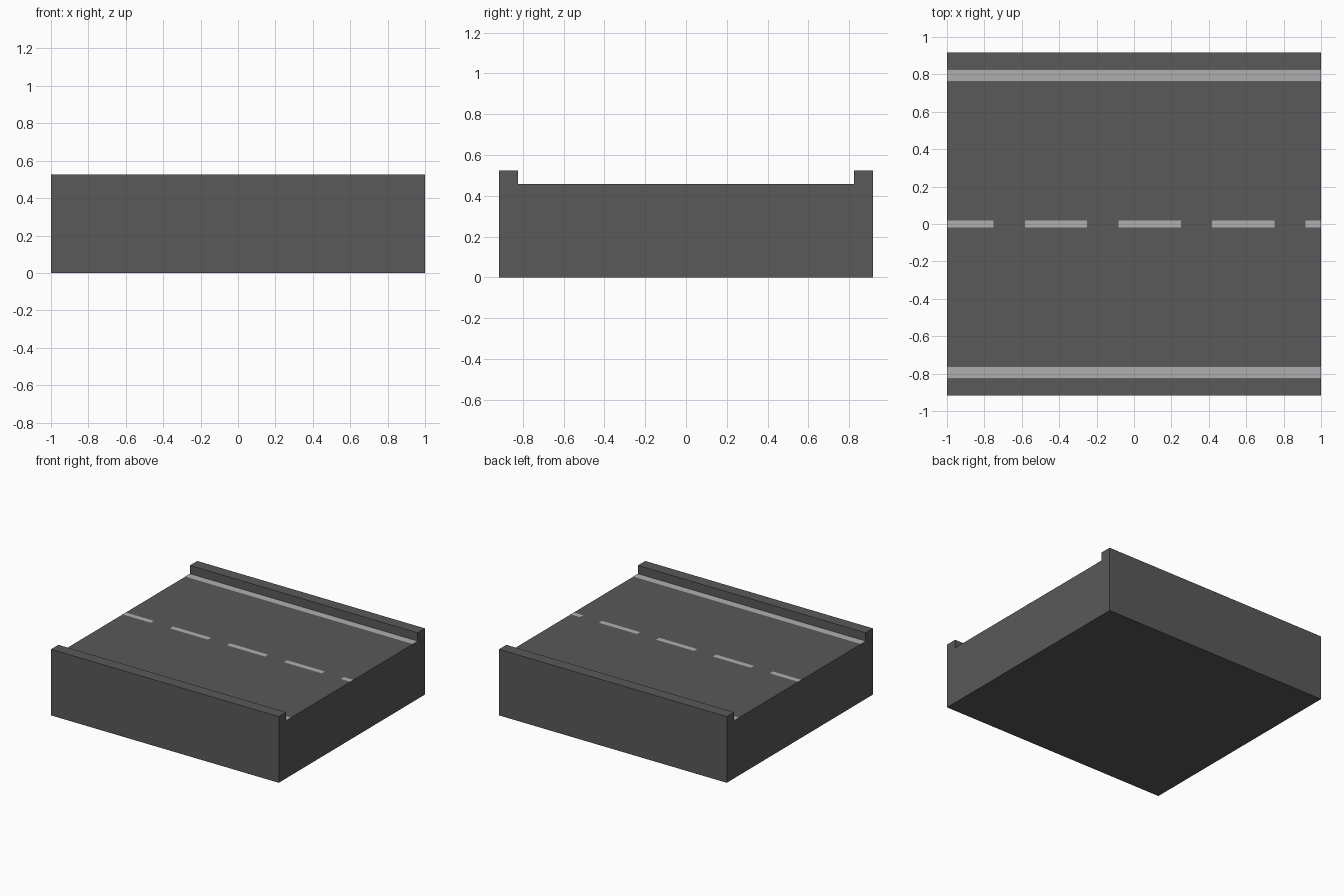
import bpy, bmesh

if "Cube" in bpy.data.objects:
    bpy.data.objects.remove(bpy.data.objects["Cube"])

HALF_X, HALF_Y = 1.0, 0.917
DECK_Z, TOP_Z, KERB_Y = 0.458, 0.525, 0.825


def material(name, v):
    m = bpy.data.materials.new(name)
    m.diffuse_color = (v, v, v, 1)
    m.use_nodes = True
    m.node_tree.nodes["Principled BSDF"].inputs["Base Color"].default_value = m.diffuse_color
    return m


def finish(name, bm, mat):
    mesh = bpy.data.meshes.new(name)
    bm.to_mesh(mesh)
    bm.free()
    mesh.materials.append(mat)
    obj = bpy.data.objects.new(name, mesh)
    bpy.context.collection.objects.link(obj)


def add_strip(bm, x0, x1, y0, y1):
    z = DECK_Z + 0.001
    bm.faces.new([bm.verts.new(p) for p in
                  ((x0, y0, z), (x1, y0, z), (x1, y1, z), (x0, y1, z))])


asphalt = material("asphalt", 0.1)
paint = material("paint", 0.43)

# Road slab with raised kerbs: one cross-section extruded along x
half = [(HALF_Y, 0), (HALF_Y, TOP_Z), (KERB_Y, TOP_Z), (KERB_Y, DECK_Z)]
profile = half + [(-y, z) for y, z in reversed(half)]
bm = bmesh.new()
face = bm.faces.new([bm.verts.new((-HALF_X, y, z)) for y, z in profile])
ext = bmesh.ops.extrude_face_region(bm, geom=[face], use_keep_orig=True)
moved = [g for g in ext["geom"] if isinstance(g, bmesh.types.BMVert)]
bmesh.ops.translate(bm, verts=moved, vec=(2 * HALF_X, 0, 0))
bmesh.ops.recalc_face_normals(bm, faces=bm.faces)
finish("road_slab", bm, asphalt)

# Solid lines beside the kerbs
bm = bmesh.new()
add_strip(bm, -HALF_X, HALF_X, 0.765, KERB_Y)
add_strip(bm, -HALF_X, HALF_X, -KERB_Y, -0.765)
finish("edge_lines", bm, paint)

# Dashed centre line, clipped at the slab ends
bm = bmesh.new()
for i in range(5):
    x = -13 / 12 + i * 0.5
    add_strip(bm, max(x, -HALF_X), min(x + 1 / 3, HALF_X), -0.02, 0.02)
finish("centre_dashes", bm, paint)
